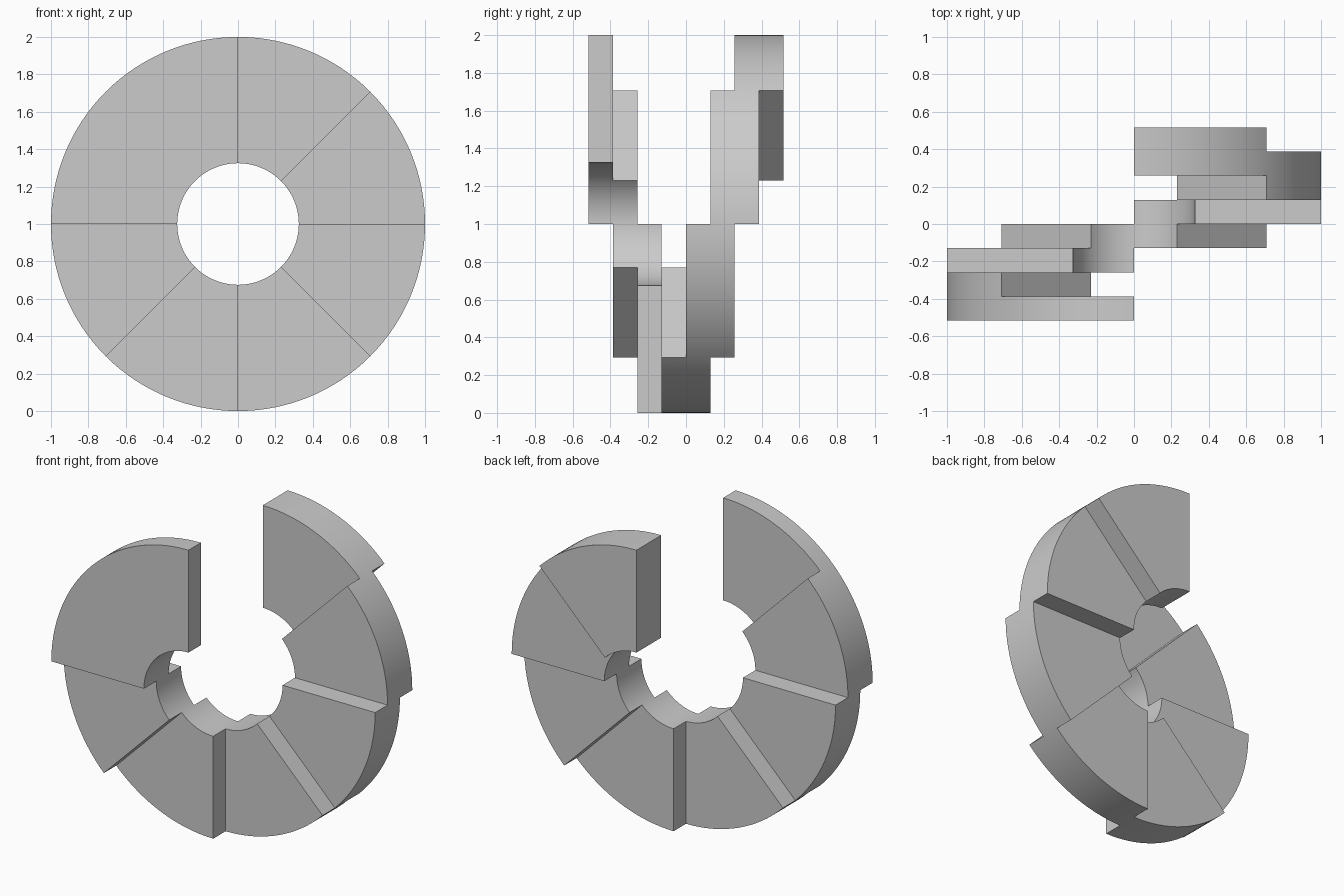
import bpy
import bmesh
from math import cos, sin, pi, radians

cube = bpy.data.objects.get("Cube")
if cube:
    bpy.data.objects.remove(cube, do_unlink=True)

OUTER, INNER = 1.0, 0.325   # ring radii
SECTORS, STEPS = 8, 16      # wedges, and arc divisions in each
RISE = 0.129                # depth of one layer

# Layers filled by each wedge: two deep, rising by one, the first cut to one
filled = {(s, l) for s in range(SECTORS) for l in (s - 1, s) if l >= 0}

bm = bmesh.new()


def point(radius, step, layer):
    a = pi / 2 + step * 2 * pi / (SECTORS * STEPS)
    return (radius * cos(a), (layer - SECTORS / 2) * RISE, 1 + radius * sin(a))


def quad(*corners):
    bm.faces.new([bm.verts.new(point(*c)) for c in corners])


def flat(step, layer):
    quad((INNER, step, layer), (OUTER, step, layer),
         (OUTER, step + 1, layer), (INNER, step + 1, layer))


def end(step, layer):
    quad((INNER, step, layer), (OUTER, step, layer),
         (OUTER, step, layer + 1), (INNER, step, layer + 1))


# Build only the exposed faces of the stepped ring
for s, l in sorted(filled):
    first = s * STEPS
    for i in range(first, first + STEPS):
        for r in (INNER, OUTER):
            quad((r, i, l), (r, i + 1, l), (r, i + 1, l + 1), (r, i, l + 1))
        if (s, l - 1) not in filled:
            flat(i, l)
        if (s, l + 1) not in filled:
            flat(i, l + 1)
    if (s - 1, l) not in filled:
        end(first, l)
    if (s + 1, l) not in filled:
        end(first + STEPS, l)

bmesh.ops.remove_doubles(bm, verts=bm.verts[:], dist=0.0001)
bmesh.ops.recalc_face_normals(bm, faces=bm.faces[:])

mesh = bpy.data.meshes.new("stepped_spiral_ring")
bm.to_mesh(mesh)
bm.free()
ring = bpy.data.objects.new("stepped_spiral_ring", mesh)
bpy.context.collection.objects.link(ring)

# Plain grey finish
grey = bpy.data.materials.new("light_grey")
grey.use_nodes = True
colour = (0.6, 0.6, 0.6, 1)
grey.diffuse_color = colour
grey.node_tree.nodes["Principled BSDF"].inputs["Base Color"].default_value = colour
mesh.materials.append(grey)

# Smooth the curved walls, keep the steps sharp
bpy.ops.object.select_all(action="DESELECT")
ring.select_set(True)
bpy.context.view_layer.objects.active = ring
bpy.ops.object.shade_smooth_by_angle(angle=radians(30))
